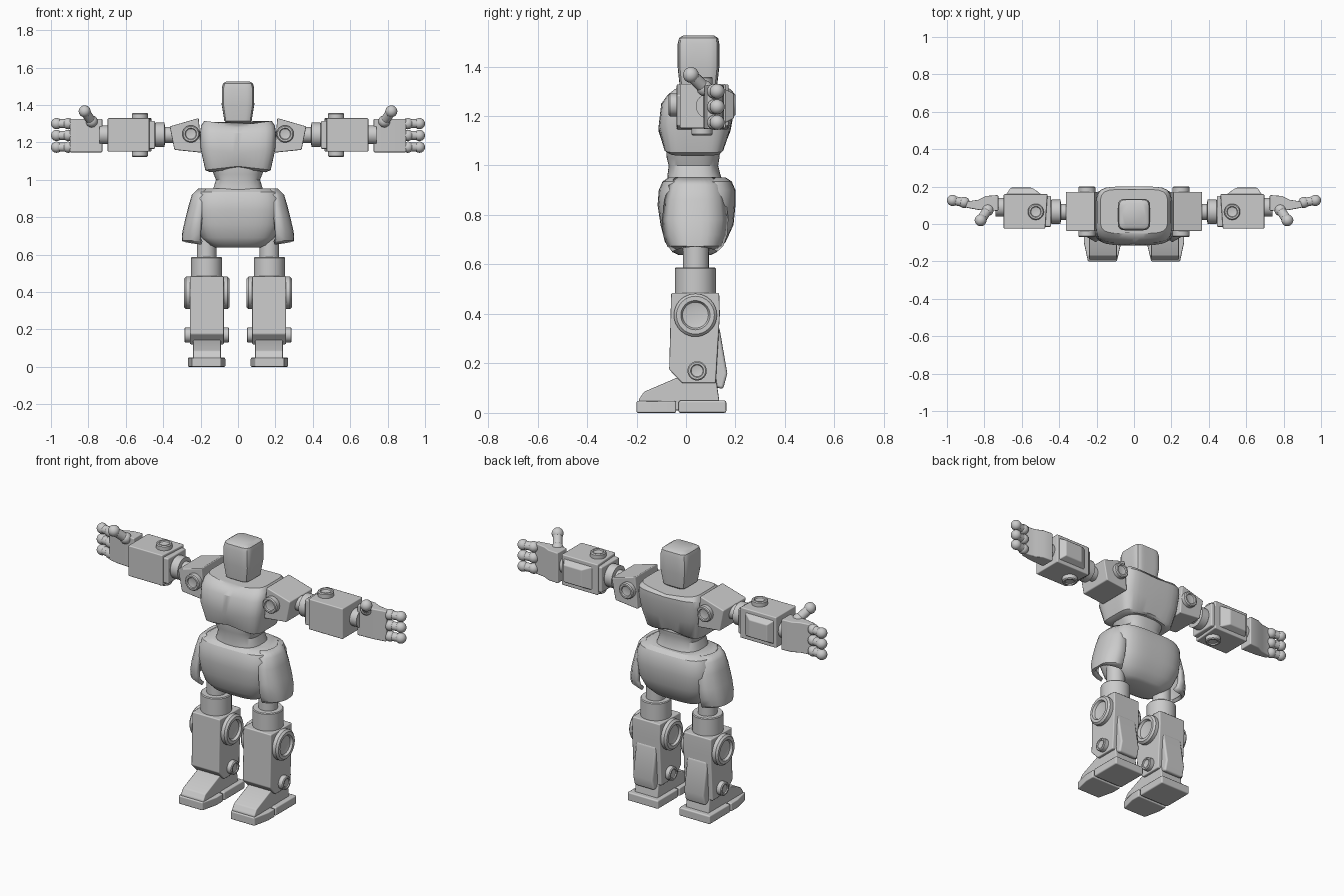
import bpy, bmesh, math
from mathutils import Vector

if "Cube" in bpy.data.objects:
    bpy.data.objects.remove(bpy.data.objects["Cube"])


def loft(name, rings, mirror=False, bevel=0, cap=True):
    """Skin a list of point rings, optionally bevelled and mirrored in x."""
    bm = bmesh.new()
    vr = [[bm.verts.new(p) for p in r] for r in rings]
    n = len(vr[0])
    for a, b in zip(vr, vr[1:]):
        for i in range(n):
            j = (i + 1) % n
            bm.faces.new((a[i], a[j], b[j], b[i]))
    if cap:
        bm.faces.new(vr[0][::-1])
        bm.faces.new(vr[-1])
    return finish(name, bm, mirror, bevel)


def finish(name, bm, mirror=False, bevel=0, thick=0):
    bmesh.ops.recalc_face_normals(bm, faces=bm.faces)
    me = bpy.data.meshes.new(name)
    bm.to_mesh(me)
    bm.free()
    ob = bpy.data.objects.new(name, me)
    bpy.context.collection.objects.link(ob)
    bpy.ops.object.select_all(action='DESELECT')
    ob.select_set(True)
    bpy.context.view_layer.objects.active = ob
    bpy.ops.object.shade_smooth_by_angle(angle=math.radians(32))
    if thick:
        m = ob.modifiers.new('thickness', 'SOLIDIFY')
        m.thickness, m.offset = thick, 0
    if bevel:
        m = ob.modifiers.new('bevel', 'BEVEL')
        m.width, m.segments, m.harden_normals = bevel, 2, True
        m.limit_method = 'ANGLE'
    if mirror:
        ob.modifiers.new('mirror', 'MIRROR').use_mirror_merge = False
    return ob


def prism(name, poly, axis, a, b, bevel=0.006, inset=0):
    """Extrude a 2D polygon along x, y or z; inset shrinks the far end."""
    def place(u, v, w):
        return {'x': (w, u, v), 'y': (u, w, v), 'z': (u, v, w)}[axis]
    return loft(name, [[place(u, v, w) for u, v in poly] for w in (a, b)], True, bevel)


def box(name, x0, x1, y0, y1, z0, z1, bevel=0.008):
    return prism(name, [(x0, y0), (x1, y0), (x1, y1), (x0, y1)], 'z', z0, z1, bevel)


def lathe(name, p, axis, prof, mirror=True, n=32):
    """Revolve (radius, distance) points round an axis through p."""
    q = Vector(axis).to_track_quat('Z', 'Y')
    rings = [[Vector(p) + q @ Vector((r * math.cos(2 * math.pi * i / n),
              r * math.sin(2 * math.pi * i / n), d)) for i in range(n)] for r, d in prof]
    return loft(name, rings, mirror)


def pin(name, p, axis, r, h):
    """Joint pin with a raised rim and dished face at both ends."""
    half = [(r * .4, h - r * .2), (r * .6, h - r * .15), (r * .68, h), (r * .88, h), (r, h - r * .12)]
    lathe(name, p, axis, [(a, -d) for a, d in half] + half[::-1])


def body(name, secs, e=4.5, n=48, dip=0):
    """Stack rounded-rectangle sections (z, half width, front y, back y, dip)."""
    rings = []
    for z, hx, y0, y1, dz in secs:
        ring = []
        for i in range(n):
            t = 2 * math.pi * i / n
            c, s = math.cos(t), math.sin(t)
            k = (abs(c) ** e + abs(s) ** e) ** (-1 / e)
            ring.append((hx * c * k, (y0 + y1) / 2 + (y1 - y0) / 2 * s * k, z + dz * (1 - abs(c * k))))
        rings.append(ring)
    return loft(name, rings)


def finger(name, a, b, r):
    """Two ball joints joined by a rod."""
    a, b = Vector(a), Vector(b)
    for part, p in (('joint', a), ('tip', b)):
        bm = bmesh.new()
        bmesh.ops.create_uvsphere(bm, u_segments=20, v_segments=12, radius=r)
        bmesh.ops.translate(bm, verts=bm.verts, vec=p)
        finish(name + '_' + part, bm, True)
    lathe(name + '_rod', a, b - a, [(r * .8, 0), (r * .8, (b - a).length)], n=20)


# Head and neck
body('head', [(1.305, .06, -.01, .115, 0), (1.315, .073, -.025, .125, 0), (1.40, .087, -.034, .135, 0),
              (1.49, .086, -.034, .135, 0), (1.515, .08, -.028, .13, 0), (1.526, .062, -.01, .112, 0)], 6)
lathe('neck', (0, .05, 1.24), (0, 0, 1), [(.075, 0), (.07, .05), (.062, .06), (.062, .085)], False)

# Torso
body('chest', [(1.04, .15, -.07, .14, .025), (1.052, .175, -.088, .152, .02), (1.165, .2, -.112, .18, -.025),
               (1.25, .203, -.1, .2, 0), (1.29, .197, -.075, .2, -.01), (1.315, .18, -.05, .185, -.025)], 5.5)
body('waist', [(.93, .14, -.075, .15, 0), (.96, .13, -.075, .14, 0), (1.0, .118, -.07, .13, 0),
               (1.03, .13, -.078, .135, 0), (1.08, .148, -.08, .14, 0)], 2.8)
body('pelvis', [(.638, .12, -.03, .10, 0), (.65, .15, -.055, .125, 0), (.69, .195, -.085, .16, 0),
                (.76, .222, -.103, .192, 0), (.84, .232, -.115, .2, 0), (.90, .228, -.11, .2, 0),
                (.935, .215, -.095, .185, 0), (.952, .185, -.07, .16, 0)], 3.6)

# Hip guards: curved shields
bm = bmesh.new()
rows = [(.945, .205, .075, .02), (.915, .237, .1, .04), (.86, .253, .115, .05), (.78, .273, .125, .06),
        (.72, .287, .12, .07), (.68, .292, .105, .075), (.662, .288, .085, .08)]
grid = []
for z, x, w, curve in rows:
    us = [i / 5 for i in range(-5, 6)]
    grid.append([bm.verts.new((x - curve * u ** 4 - .015 * u * u, .037 + w * u,
                               z + (.02 * (1 - u * u) if z < .67 else 0))) for u in us])
for a, b in zip(grid, grid[1:]):
    for i in range(10):
        bm.faces.new((a[i], a[i + 1], b[i + 1], b[i]))
finish('hip_guard', bm, True, 0, .022)

# Legs
lathe('thigh', (.168, .04, .56), (0, 0, 1), [(.052, 0), (.052, .16)])
lathe('knee_collar', (.168, .038, .45), (0, 0, 1), [(.083, 0), (.083, .133), (.079, .138)])
prism('shin', [(-.06, .485), (-.068, .175), (-.015, .12), (.12, .12), (.137, .4), (.134, .485)],
      'x', .076, .257)
prism('calf_plate', [(.11, .36), (.135, .345), (.167, .16), (.15, .095), (.1, .11)], 'x', .1, .232, .012)
pin('knee_pin', (.167, .038, .395), (1, 0, 0), .087, .122)
pin('ankle_pin', (.167, .045, .17), (1, 0, 0), .039, .12)

# Feet
prism('foot', [(-.19, .01), (-.19, .055), (-.17, .085), (-.03, .145), (.12, .15), (.14, .01)], 'x', .092, .24)
prism('toe_pad', [(.092, -.2), (.246, -.2), (.268, -.1), (.268, -.04), (.068, -.04), (.068, -.1)],
      'z', 0, .048)
box('heel_pad', .068, .268, -.03, .163, 0, .05)

# Shoulders and upper arms
prism('shoulder', [(.21, 1.33), (.365, 1.285), (.34, 1.16), (.195, 1.145)], 'y', -.038, .172)
pin('shoulder_pin', (.252, .065, 1.245), (0, 1, 0), .046, .135)
lathe('upper_arm', (.32, .065, 1.24), (1, 0, 0), [(.043, 0), (.043, .07), (.065, .073), (.065, .12), (.055, .13)])

# Forearms
prism('forearm', [(.475, -.025), (.697, -.025), (.697, .16), (.462, .16)], 'z', 1.15, 1.33)
box('elbow_plate', .443, .48, -.015, .15, 1.165, 1.315)
loft('forearm_guard', [[(a, y, 1.24 - h), (b, y, 1.24 - h), (b, y, 1.24 + h), (a, y, 1.24 + h)]
                       for a, b, y, h in ((.49, .685, .155, .07), (.545, .66, .194, .05))], True, .006)
pin('elbow_pin', (.525, .065, 1.24), (0, 0, 1), .043, .118)
lathe('wrist', (.68, .09, 1.24), (1, 0, 0), [(.05, 0), (.05, .06)])

# Hands
prism('palm', [(.725, .07), (.725, .155), (.79, .15), (.83, .13), (.895, .12), (.9, .088), (.83, .075)],
      'z', 1.147, 1.326)
for i, z in enumerate((1.3, 1.237, 1.174)):
    finger('finger_%d' % (i + 1), (.908, .115, z), (.97, .126, z), .03)
finger('thumb', (.782, .075, 1.312), (.82, .02, 1.366), .032)
